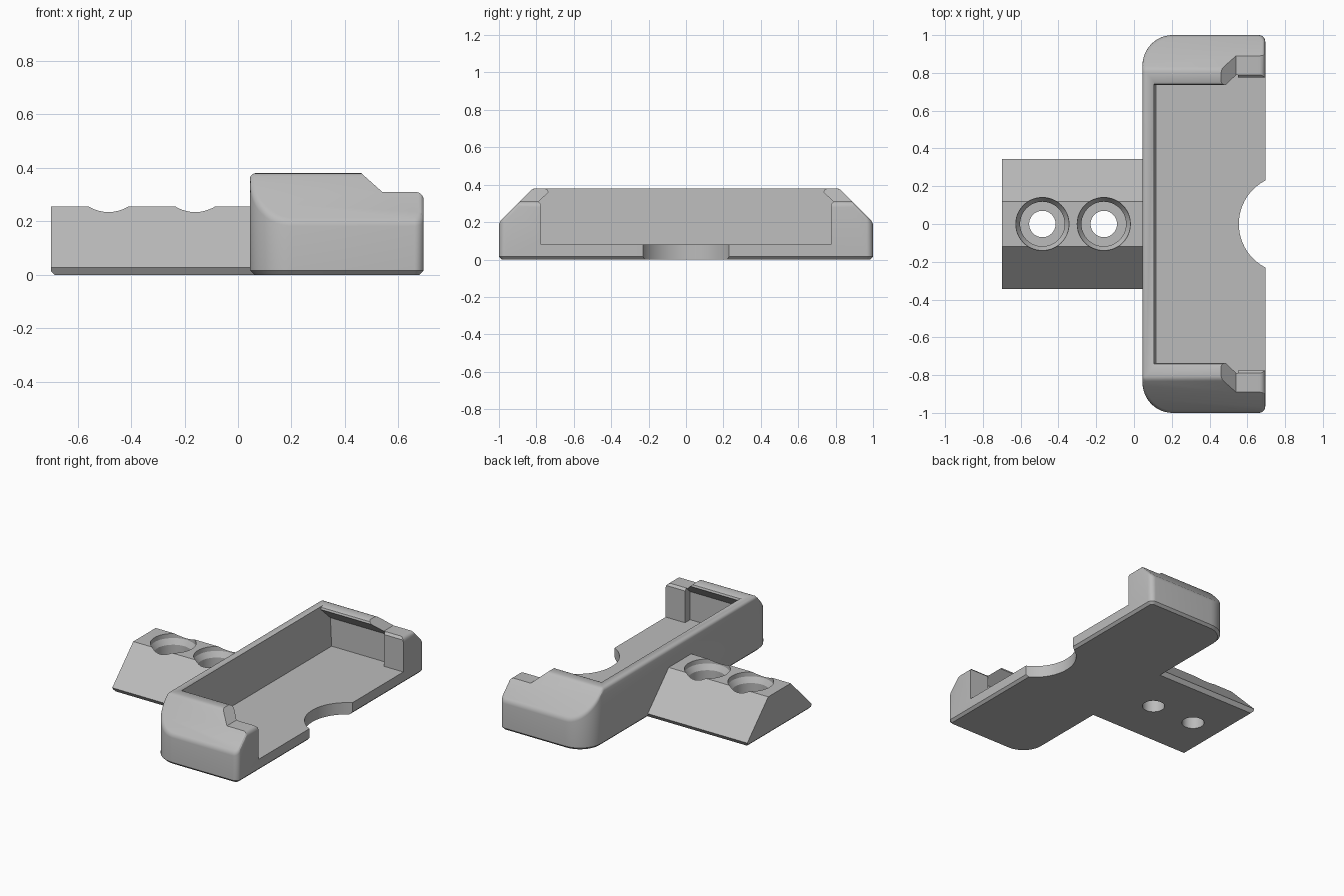
import bpy, bmesh, math
from mathutils import Vector

cube = bpy.data.objects.get("Cube")
if cube:
    bpy.data.objects.remove(cube, do_unlink=True)

GREY = (0.5, 0.5, 0.5, 1)
grey = bpy.data.materials.new("plain grey")
grey.use_nodes = True
grey.diffuse_color = GREY
grey.node_tree.nodes["Principled BSDF"].inputs["Base Color"].default_value = GREY


def prism(profile, axis, start, end):
    """Extrude a 2D profile along x, y or z into a new bmesh."""
    place = {"x": lambda p, d: (d, p[0], p[1]),
             "y": lambda p, d: (p[0], d, p[1]),
             "z": lambda p, d: (p[0], p[1], d)}[axis]
    bm = bmesh.new()
    a = [bm.verts.new(place(p, start)) for p in profile]
    b = [bm.verts.new(place(p, end)) for p in profile]
    bm.faces.new(a)
    bm.faces.new(b)
    for i in range(len(a)):
        j = (i + 1) % len(a)
        bm.faces.new((a[i], a[j], b[j], b[i]))
    bmesh.ops.recalc_face_normals(bm, faces=bm.faces)
    return bm


def slice_off(bm, point, normal):
    """Cut away everything beyond a plane and cap the cut."""
    cut = bmesh.ops.bisect_plane(bm, geom=bm.verts[:] + bm.edges[:] + bm.faces[:],
                                 dist=1e-6, plane_co=point, plane_no=normal,
                                 clear_outer=True)["geom_cut"]
    edges = [e for e in cut if isinstance(e, bmesh.types.BMEdge)]
    bmesh.ops.contextual_create(bm, geom=edges)
    bmesh.ops.recalc_face_normals(bm, faces=bm.faces)


def finish(bm, name):
    bmesh.ops.recalc_face_normals(bm, faces=bm.faces)
    mesh = bpy.data.meshes.new(name)
    bm.to_mesh(mesh)
    bm.free()
    mesh.materials.append(grey)
    ob = bpy.data.objects.new(name, mesh)
    bpy.context.collection.objects.link(ob)
    return ob


def activate(ob):
    bpy.ops.object.select_all(action="DESELECT")
    ob.select_set(True)
    bpy.context.view_layer.objects.active = ob


def carve(ob, bm):
    """Subtract a bmesh from an object."""
    cutter = finish(bm, "cutter")
    cutter.hide_render = True
    mod = ob.modifiers.new("carve", "BOOLEAN")
    mod.operation = "DIFFERENCE"
    mod.solver = "EXACT"
    mod.object = cutter
    activate(ob)
    bpy.ops.object.modifier_apply(modifier=mod.name)
    bpy.data.objects.remove(cutter, do_unlink=True)


def arc(cx, cy, r, start, end, steps):
    angles = [math.radians(start + (end - start) * i / steps) for i in range(steps + 1)]
    return [(cx + r * math.cos(t), cy + r * math.sin(t)) for t in angles]


def mirrored(half):
    """Close a half profile across the first axis."""
    return half + [(-u, v) for u, v in reversed(half)]


def lathe(rings, x, sides=48):
    """Stack circles of (radius, height) into a closed round solid."""
    bm = bmesh.new()
    loops = [[bm.verts.new((px, py, z)) for px, py in arc(x, 0, r, 0, 360, sides)[:-1]]
             for r, z in rings]
    for low, high in zip(loops, loops[1:]):
        for i in range(sides):
            j = (i + 1) % sides
            bm.faces.new((low[i], low[j], high[j], high[i]))
    bm.faces.new(loops[0])
    bm.faces.new(loops[-1])
    return bm


# Tray: rounded plan, chamfered underside, sloping ends, softened upper edges
BACK, OPEN, TOP = 0.045, 0.695, 0.38
R, r = 0.16, 0.035


def plan(inset):
    R2, r2 = R - inset, r - inset
    return (arc(OPEN - r, 1 - r, r2, 0, 90, 8) + arc(BACK + R, 1 - R, R2, 90, 180, 12)
            + arc(BACK + R, R - 1, R2, 180, 270, 12) + arc(OPEN - r, r - 1, r2, 270, 360, 8))


bm = prism(plan(0), "z", 0, TOP)
upper = plan(0)
for side in (-1, 1):
    slice_off(bm, (0, side, 0.2), Vector((0, side, 1)).normalized())
soft = [e for e in bm.edges if all(v.co.z > 0.15 for v in e.verts)
        and len(e.link_faces) == 2 and e.calc_face_angle() > 0.4]
bmesh.ops.bevel(bm, geom=soft, offset=0.018, segments=3, profile=0.5,
                affect="EDGES", clamp_overlap=False)
floor_edges = [e for e in bm.edges if all(v.co.z < 0.001 for v in e.verts)]
bmesh.ops.bevel(bm, geom=floor_edges, offset=0.016, segments=1, affect="EDGES",
                clamp_overlap=False)
tray = finish(bm, "tray")

# Lowered, rounded top near the open side
step = [(0.45, 0.39), (0.54, 0.31)] + arc(OPEN - 0.03, 0.28, 0.03, 90, 0, 5)
carve(tray, prism(step + [(0.8, 0.28), (0.8, 0.5), (0.45, 0.5)], "y", -1.2, 1.2))

# Main pocket with overhanging end lips and a slightly leaning back wall
pocket = prism(mirrored([(0.83, 0.08), (0.83, 0.27), (0.735, 0.36), (0.74, 0.373),
                         (0.757, 0.382), (0.757, 0.45)]), "x", 0.12, 0.55)
for v in pocket.verts:
    if v.co.x < 0.2:
        v.co.x -= 0.05 * (v.co.z - 0.08)
carve(tray, pocket)

# Open side between the two corner posts
carve(tray, prism(mirrored([(0.775, 0.08), (0.775, 0.295), (0.79, 0.311), (0.79, 0.33)]),
                  "x", 0.545, 0.8))

# Thumb notch in the floor edge
carve(tray, prism(arc(0.814, 0, 0.259, 0, 360, 64)[:-1], "z", -0.1, 0.2))

# Mounting arm: trapezoid bar with a chamfered foot
bm = prism(mirrored([(0.327, 0), (0.345, 0.028), (0.12, 0.255)]), "x", -0.7, 0.08)
slice_off(bm, (-0.7, 0, 0.014), Vector((-1, 0, -1)).normalized())
arm = finish(bm, "mounting_arm")

# Screw holes with flared counterbores
for x in (-0.485, -0.16):
    carve(arm, lathe([(0.07, -0.1), (0.07, 0.11), (0.118, 0.11), (0.118, 0.19),
                      (0.14, 0.225), (0.145, 0.4)], x))

for ob in (tray, arm):
    activate(ob)
    bpy.ops.object.shade_smooth_by_angle(angle=math.radians(28))
